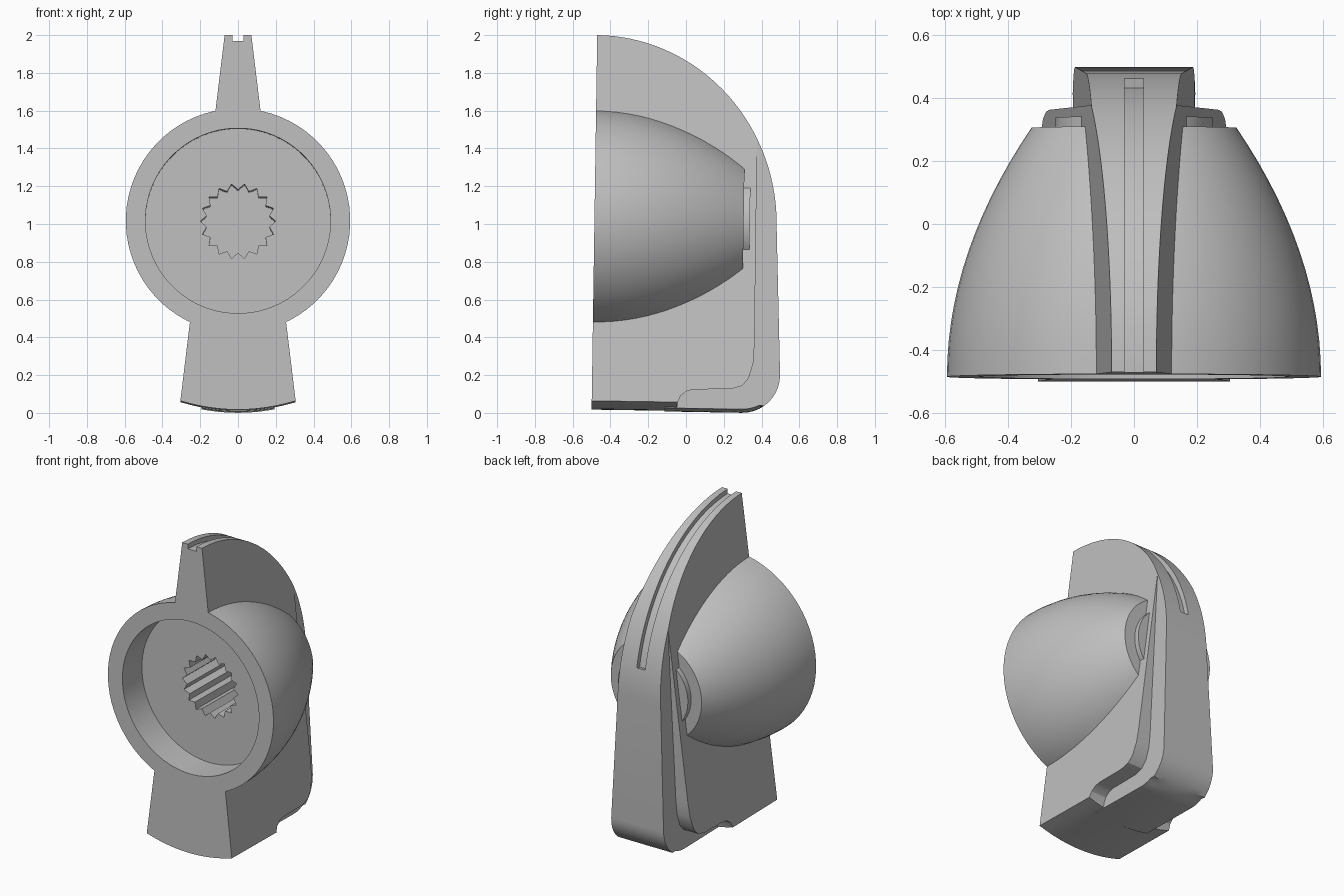
import bpy, bmesh
from math import sin, cos, pi, acos
from mathutils import Matrix, Vector

cube = bpy.data.objects.get("Cube")
if cube:
    bpy.data.objects.remove(cube, do_unlink=True)

grey = bpy.data.materials.new("plain_grey")
grey.use_nodes = True
GREY = (0.52, 0.52, 0.52, 1)
grey.diffuse_color = GREY
grey.node_tree.nodes["Principled BSDF"].inputs["Base Color"].default_value = GREY

FRONT, AXIS = -0.485, 1.01      # front plane and height of the dome axis
ARC_Y, ARC_Z = 0.965, 1.0       # radii of the curved crest
ARC_BASE = 0.993


def loft(name, rings):
    """Closed solid skinned through rings of equal point count."""
    bm = bmesh.new()
    loops = [[bm.verts.new(p) for p in ring] for ring in rings]
    n = len(loops[0])
    for a, b in zip(loops, loops[1:]):
        for i in range(n):
            j = (i + 1) % n
            bm.faces.new((a[i], a[j], b[j], b[i]))
    bm.faces.new(loops[0])
    bm.faces.new(loops[-1])
    bmesh.ops.recalc_face_normals(bm, faces=bm.faces)
    mesh = bpy.data.meshes.new(name)
    bm.to_mesh(mesh)
    bm.free()
    mesh.materials.append(grey)
    ob = bpy.data.objects.new(name, mesh)
    bpy.context.collection.objects.link(ob)
    return ob


def circle(r, y, n=72, tooth=0):
    """Ring about the dome axis; alternate points drop by tooth."""
    pts = []
    for i in range(n):
        a = 2 * pi * (i + 0.5 * (tooth == 0) + (tooth > 0)) / n
        rr = r - tooth * (i % 2)
        pts.append((rr * sin(a), y, AXIS + rr * cos(a)))
    return pts


def crest(start, end, steps, inset=0.0):
    """Points on the curved crest between two angles from vertical."""
    angles = [start + (end - start) * i / steps for i in range(steps + 1)]
    return [(FRONT + (ARC_Y - inset) * sin(a), ARC_BASE + (ARC_Z - inset) * cos(a))
            for a in angles]


def slab(name, profile, half, slices=12):
    """Side profile widened by half(z), with a bowed underside."""
    rings = []
    for k in range(slices + 1):
        t = 2 * k / slices - 1
        ring = []
        for y, z in profile:
            low = z < 0.03
            x = t * half(z + 0.047 if low else z)
            ring.append((x, y, z + (0.5 * x * x if low else 0)))
        rings.append(ring)
    return loft(name, rings)


def combine(target, other, operation):
    mod = target.modifiers.new(operation.lower(), 'BOOLEAN')
    mod.object, mod.operation, mod.solver = other, operation, 'EXACT'
    bpy.context.view_layer.objects.active = target
    bpy.ops.object.modifier_apply(modifier=mod.name)
    bpy.data.objects.remove(other, do_unlink=True)


def fin_half(z):
    return 0.07 + 0.121 * (2 - z)


def band_half(z):
    return 0.135 + 0.042 * (1.46 - z)


# Dome turned about the front-to-back axis
LENGTH = 0.79
steps = [i / 14 * LENGTH for i in range(15)]
knob = loft("knob_body", [circle(0.594 - 0.43 * t * t, FRONT + t) for t in steps])

# Tapered pointer fin with a stepped rear edge and lower notch
split = pi / 2 - acos((0.37 - FRONT) / ARC_Y)
fin_profile = [(FRONT, 0.01)] + crest(0, split, 24) + [
    (0.372, 0.36), (0.367, 0.27), (0.345, 0.19), (0.31, 0.148), (0.25, 0.13),
    (0.05, 0.125), (0.015, 0.115), (-0.015, 0.09), (-0.03, 0.055), (-0.033, 0.01)]
fin = slab("pointer_fin", fin_profile, fin_half)

# Narrower band along the back and underneath
corner = [(0.31 + 0.2 * cos(a), 0.205 - 0.2 * sin(a))
          for a in [pi / 2 * i / 10 for i in range(11)]]
band_profile = crest(split, pi / 2, 14) + corner + [
    (-0.1, 0.006), (-0.1, 0.06), (-0.05, 0.16), (0.22, 0.2), (0.3, 0.3), (0.3, 1.3)]
band = slab("back_band", band_profile, band_half)

# Round boss on the back of the dome
boss = loft("rear_boss", [circle(0.25, 0.22), circle(0.25, 0.338)])
for part in (fin, band, boss):
    combine(knob, part, 'UNION')

# Front recess, toothed shaft socket and crest groove
recess = loft("recess_cutter", [circle(0.49, -0.7), circle(0.49, -0.285)])
socket = loft("socket_cutter", [circle(0.2, y, 36, 0.032) for y in (-0.4, 0.2)])
groove_profile = crest(-0.1, 1.36, 28, 0.03) + crest(1.36, -0.1, 28, -0.05)
groove = loft("groove_cutter", [[(x, y, z) for y, z in groove_profile]
                                for x in (-0.03, 0.03)])
for cutter in (recess, socket, groove):
    cutter.hide_render = True
    combine(knob, cutter, 'DIFFERENCE')

# Slight backward lean of the whole knob
pivot = Matrix.Translation(Vector((0, 0, 1)))
lean = Matrix.Rotation(-0.015, 4, 'X')
knob.data.transform(pivot @ lean @ pivot.inverted())

bpy.ops.object.select_all(action='DESELECT')
knob.select_set(True)
bpy.context.view_layer.objects.active = knob
bpy.ops.object.shade_smooth_by_angle(angle=pi / 7)
